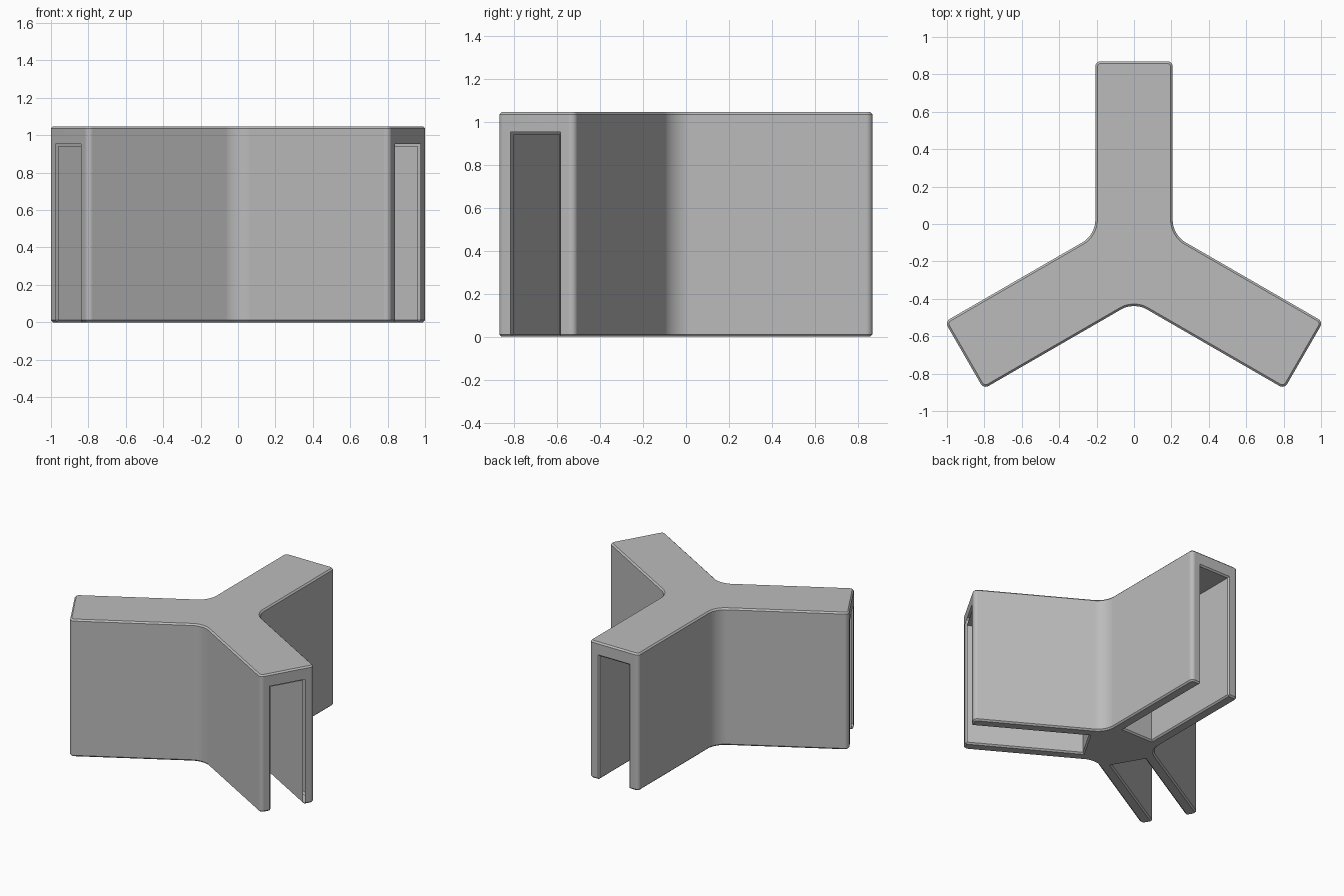
import bpy, bmesh
from math import radians
from mathutils import Matrix, Vector

if "Cube" in bpy.data.objects:
    bpy.data.objects.remove(bpy.data.objects["Cube"])

ARM = 1.048         # arm length from the hub centre, and the height
HALF = 0.207        # half width of an arm
HUB_Y = -0.178      # hub centre
SLOT = 0.124        # half width of a slot
SLOT_START = 0.221
SLOT_TOP = 0.943
CHAMFER = 0.011
PAST = 0.05         # overshoot of the cutters

grey = bpy.data.materials.new("plain grey")
grey.use_nodes = True
colour = (0.5, 0.5, 0.5, 1)
grey.diffuse_color = colour
grey.node_tree.nodes["Principled BSDF"].inputs["Base Color"].default_value = colour


def arm_frame(k):
    return Matrix.Translation((0, HUB_Y, 0)) @ Matrix.Rotation(radians(120 * k), 4, "Z")


def add_object(name, bm):
    bmesh.ops.recalc_face_normals(bm, faces=bm.faces)
    mesh = bpy.data.meshes.new(name)
    bm.to_mesh(mesh)
    bm.free()
    mesh.materials.append(grey)
    obj = bpy.data.objects.new(name, mesh)
    bpy.context.collection.objects.link(obj)
    return obj


def loft(name, ring_a, ring_b, frame):
    """Closed block between two four-point rings."""
    bm = bmesh.new()
    a = [bm.verts.new(frame @ Vector(p)) for p in ring_a]
    b = [bm.verts.new(frame @ Vector(p)) for p in ring_b]
    bm.faces.new(a)
    bm.faces.new(b)
    for i in range(4):
        j = (i + 1) % 4
        bm.faces.new((a[i], a[j], b[j], b[i]))
    obj = add_object(name, bm)
    obj.hide_render = True
    return obj


def flat_ring(z, half, start, end):
    return [(-half, start, z), (half, start, z), (half, end, z), (-half, end, z)]


def upright_ring(y, half, low, high):
    return [(-half, y, low), (half, y, low), (half, y, high), (-half, y, high)]


# Three-armed body: outline, extrusion, rounded corners, chamfered rims
bm = bmesh.new()
outline = []
crotch = HALF / 3 ** 0.5
for k in range(3):
    for p in ((HALF, crotch, 0), (HALF, ARM, 0), (-HALF, ARM, 0)):
        outline.append(bm.verts.new(arm_frame(k) @ Vector(p)))
base = bm.faces.new(outline)
top = bmesh.ops.extrude_face_region(bm, geom=[base])["geom"]
bmesh.ops.translate(bm, vec=(0, 0, ARM), verts=[v for v in top if isinstance(v, bmesh.types.BMVert)])
bmesh.ops.recalc_face_normals(bm, faces=bm.faces)


def upright_edges(concave):
    return [e for e in bm.edges
            if abs(e.verts[0].co.z - e.verts[1].co.z) > 0.5
            and e.calc_face_angle_signed() * (-1 if concave else 1) > 0.8]


inner, outer = upright_edges(True), upright_edges(False)
bmesh.ops.bevel(bm, geom=inner, offset=0.075, segments=12, profile=0.5, affect="EDGES")
outer = [e for e in outer if e.is_valid] or upright_edges(False)
bmesh.ops.bevel(bm, geom=outer, offset=0.03, segments=8, profile=0.5, affect="EDGES")
rims = [e for e in bm.edges if any(abs(f.normal.z) > 0.9 for f in e.link_faces)]
bmesh.ops.bevel(bm, geom=rims, offset=CHAMFER, segments=1, affect="EDGES")
body = add_object("three_way_connector", bm)

# Slots open at the underside and arm end, with chamfered mouths
wide = SLOT + CHAMFER + PAST
cutters = []
for k in range(3):
    frame = arm_frame(k)
    end = ARM + 2 * PAST
    cutters.append(loft("slot_cutter", flat_ring(-PAST, SLOT, SLOT_START, end),
                        flat_ring(SLOT_TOP, SLOT, SLOT_START, end), frame))
    cutters.append(loft("underside_chamfer_cutter",
                        flat_ring(-PAST, wide, SLOT_START - CHAMFER - PAST, end),
                        flat_ring(CHAMFER, SLOT, SLOT_START, end), frame))
    cutters.append(loft("end_chamfer_cutter",
                        upright_ring(ARM + PAST, wide, -2 * PAST, SLOT_TOP + CHAMFER + PAST),
                        upright_ring(ARM - CHAMFER, SLOT, -2 * PAST, SLOT_TOP), frame))

bpy.ops.object.select_all(action="DESELECT")
body.select_set(True)
bpy.context.view_layer.objects.active = body
for cutter in cutters:
    cut = body.modifiers.new("slot", "BOOLEAN")
    cut.operation = "DIFFERENCE"
    cut.solver = "EXACT"
    cut.object = cutter
    bpy.ops.object.modifier_apply(modifier=cut.name)
    bpy.data.objects.remove(cutter)

# Smooth rounded corners, crisp chamfers
bpy.ops.object.shade_smooth_by_angle(angle=radians(25))
weighted = body.modifiers.new("even shading", "WEIGHTED_NORMAL")
weighted.keep_sharp = True
